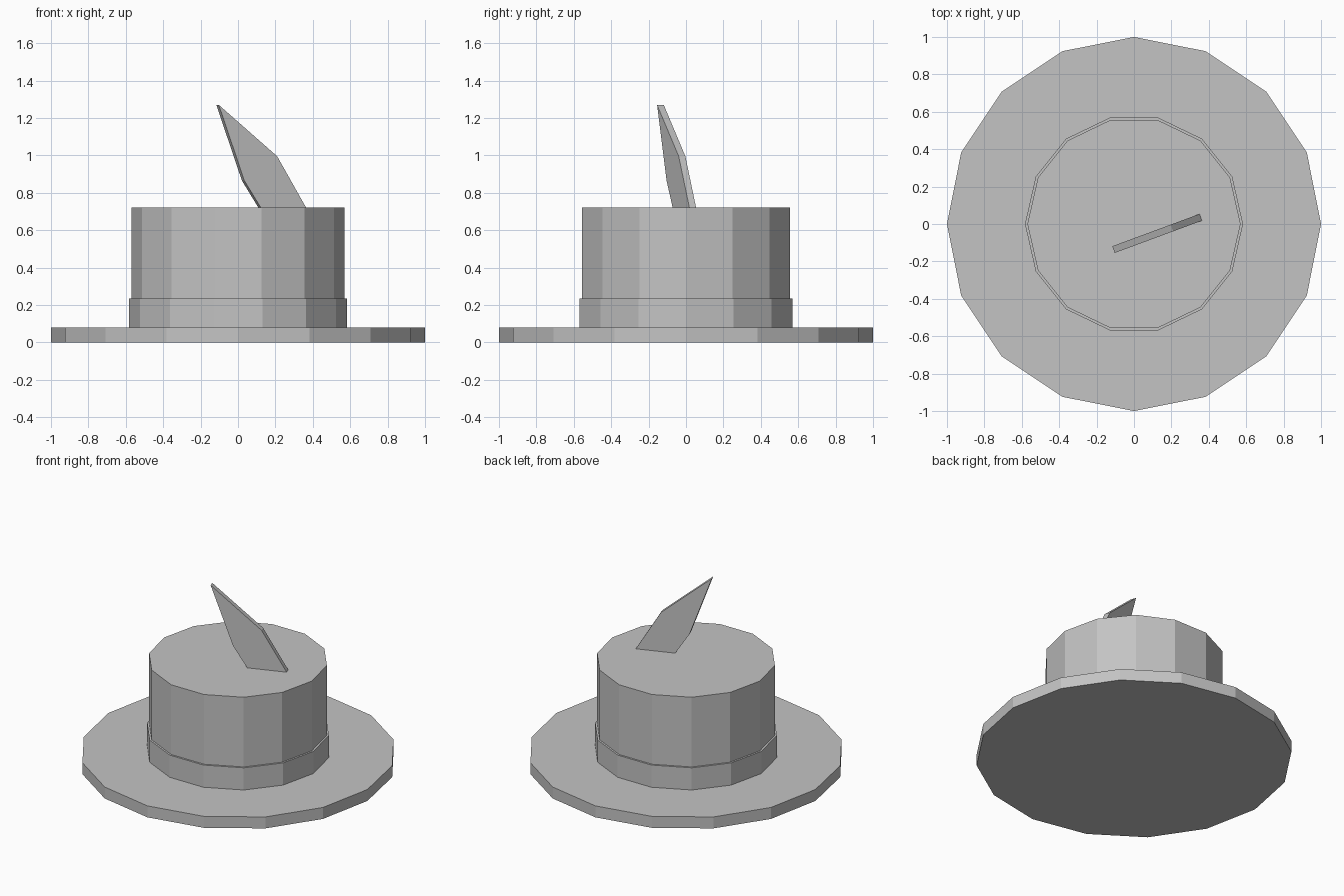
import bpy, bmesh
from math import pi, radians
from mathutils import Matrix

cube = bpy.data.objects.get("Cube")
if cube:
    bpy.data.objects.remove(cube, do_unlink=True)

# One grey felt for the whole hat
felt = bpy.data.materials.new("grey felt")
felt.use_nodes = True
grey = (0.55, 0.55, 0.55, 1)
felt.diffuse_color = grey
felt.node_tree.nodes["Principled BSDF"].inputs["Base Color"].default_value = grey


def add_object(name, bm):
    bmesh.ops.recalc_face_normals(bm, faces=bm.faces)
    mesh = bpy.data.meshes.new(name)
    bm.to_mesh(mesh)
    bm.free()
    mesh.materials.append(felt)
    obj = bpy.data.objects.new(name, mesh)
    bpy.context.collection.objects.link(obj)
    return obj


def prism(name, sides, radius, bottom, top):
    """Flat-sided drum with one corner pointing to the back."""
    bm = bmesh.new()
    place = Matrix.Translation((0, 0, (bottom + top) / 2)) @ Matrix.Rotation(pi / 2, 4, "Z")
    bmesh.ops.create_cone(bm, cap_ends=True, segments=sides, radius1=radius,
                          radius2=radius, depth=top - bottom, matrix=place)
    return add_object(name, bm)


# Brim, band and crown
prism("brim", 16, 1.0, 0, 0.08)
prism("hat_band", 14, 0.583, 0.08, 0.235)
prism("crown", 14, 0.57, 0.08, 0.722)

# Feather: leaning pointed outline, extruded to a thin plate
outline = [(-0.011, 0.722), (0.247, 0.722), (0.083, 0.995), (-0.25, 1.27), (-0.104, 0.865)]
thickness = 0.038
bm = bmesh.new()
face = bm.faces.new([bm.verts.new((u, -thickness / 2, z)) for u, z in outline])
side = bmesh.ops.extrude_face_region(bm, geom=[face])
moved = [v for v in side["geom"] if isinstance(v, bmesh.types.BMVert)]
bmesh.ops.translate(bm, verts=moved, vec=(0, thickness, 0))
feather = add_object("feather", bm)
feather.location = (0.125, -0.05, 0)
feather.rotation_euler.z = radians(20.3)
